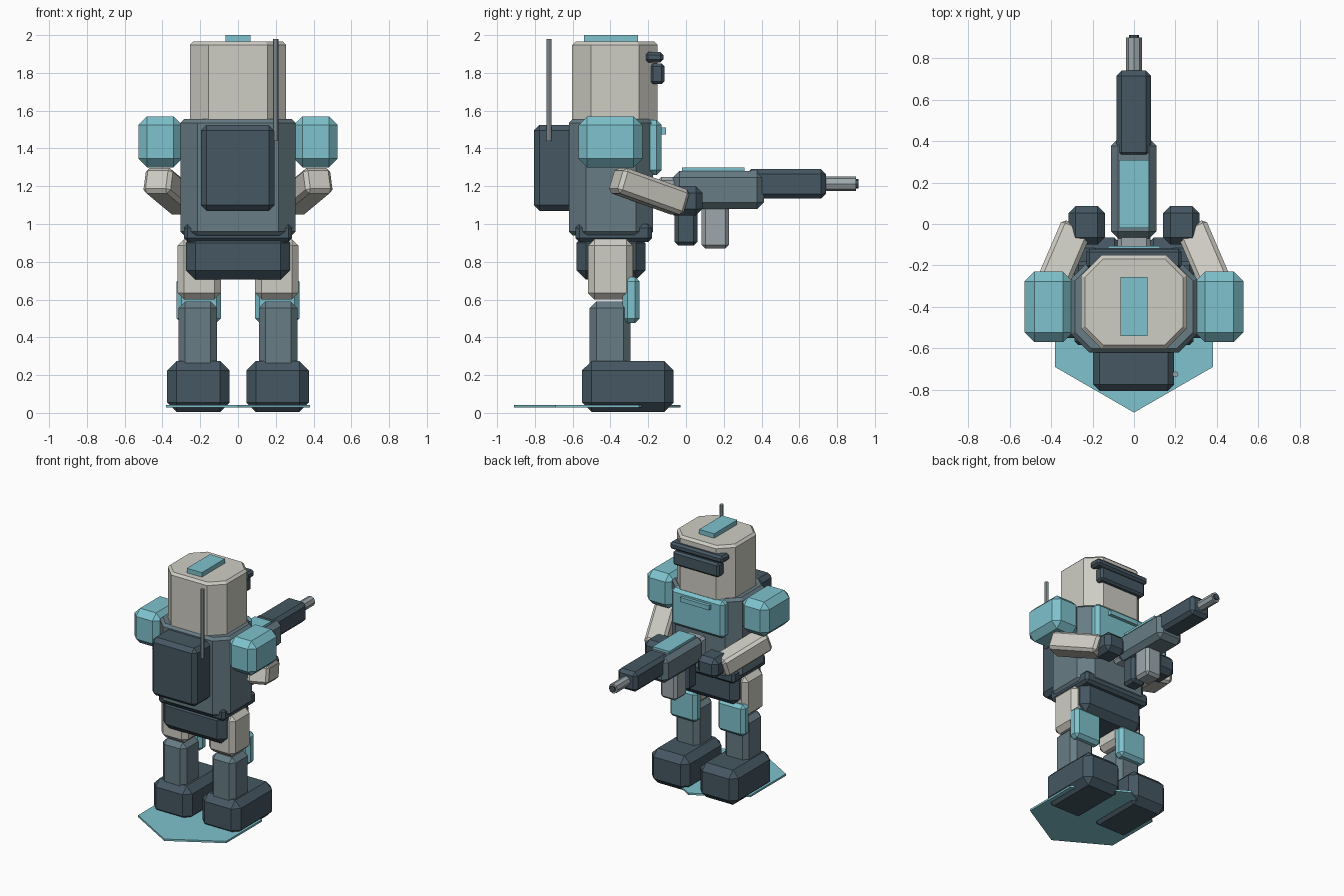
import bpy, bmesh
from math import radians
from mathutils import Matrix, Vector

cube = bpy.data.objects.get("Cube")
if cube:
    bpy.data.objects.remove(cube, do_unlink=True)


def material(name, rgb):
    m = bpy.data.materials.new(name)
    m.use_nodes = True
    m.diffuse_color = (*rgb, 1)
    m.node_tree.nodes["Principled BSDF"].inputs["Base Color"].default_value = (*rgb, 1)
    return m


bone = material("bone white", (0.62, 0.61, 0.55))
teal = material("pale teal", (0.21, 0.54, 0.61))
slate = material("slate", (0.135, 0.2, 0.23))
dark = material("dark slate", (0.059, 0.095, 0.122))
steel = material("light steel", (0.34, 0.39, 0.41))


def finish(name, bm, mat):
    bmesh.ops.recalc_face_normals(bm, faces=bm.faces)
    mesh = bpy.data.meshes.new(name)
    bm.to_mesh(mesh)
    bm.free()
    mesh.materials.append(mat)
    ob = bpy.data.objects.new(name, mesh)
    bpy.context.collection.objects.link(ob)
    return ob


def chamfer(bm, edges, width):
    bmesh.ops.bevel(bm, geom=edges, offset=width, segments=1, affect='EDGES', clamp_overlap=True)


def box(name, mat, x, y, z, bevel=0.0, corner=0.0, matrix=None):
    """Box from axis ranges; corner cuts the upright edges, bevel the rest."""
    bm = bmesh.new()
    bmesh.ops.create_cube(bm, size=1)
    for v in bm.verts:
        for i, (lo, hi) in enumerate((x, y, z)):
            v.co[i] = lo if v.co[i] < 0 else hi
    if corner:
        chamfer(bm, [e for e in bm.edges
                     if abs(e.verts[0].co.z - e.verts[1].co.z) > 1e-4], corner)
        if bevel:
            chamfer(bm, [e for e in bm.edges
                         if abs(e.verts[0].co.z - e.verts[1].co.z) < 1e-4], bevel)
    elif bevel:
        chamfer(bm, bm.edges[:], bevel)
    if matrix:
        bm.transform(matrix)
    return finish(name, bm, mat)


def rod(name, mat, radius, length, sides, centre, rotation=Matrix()):
    bm = bmesh.new()
    bmesh.ops.create_cone(bm, cap_ends=True, segments=sides, radius1=radius,
                          radius2=radius, depth=length)
    bm.transform(Matrix.Translation(centre) @ rotation)
    return finish(name, bm, mat)


def pair(name, mat, x, y, z, bevel):
    for side, s in (("left", 1), ("right", -1)):
        box(f"{side}_{name}", mat, sorted((s * x[0], s * x[1])), y, z, bevel)


# Hexagonal base plate
rod("base_plate", teal, 0.44, 0.015, 6, (0, -0.47, 0.035))

# Legs
pair("foot", dark, (0.045, 0.375), (-0.55, -0.065), (0.005, 0.275), 0.05)
pair("shin", slate, (0.11, 0.315), (-0.51, -0.295), (0.2, 0.59), 0.035)
pair("thigh", bone, (0.09, 0.32), (-0.52, -0.28), (0.6, 0.92), 0.035)
pair("knee_pad", teal, (0.09, 0.325), (-0.335, -0.245), (0.475, 0.72), 0.025)

# Body
box("pelvis", dark, (-0.275, 0.275), (-0.58, -0.215), (0.705, 0.95), 0.05)
box("belt", dark, (-0.287, 0.287), (-0.585, -0.18), (0.905, 1.0), 0.02)
box("torso", slate, (-0.305, 0.305), (-0.62, -0.175), (0.94, 1.555), 0.02, 0.09)
box("chest_plate", teal, (-0.23, 0.23), (-0.22, -0.13), (1.26, 1.55), 0.025)
box("chest_strip", teal, (-0.125, 0.125), (-0.14, -0.105), (1.475, 1.51))

# Backpack and aerial
box("backpack", dark, (-0.197, 0.193), (-0.805, -0.59), (1.07, 1.525), 0.03)
rod("aerial", steel, 0.014, 0.54, 8, (0.2, -0.725, 1.71))

# Head
box("helmet", bone, (-0.255, 0.255), (-0.603, -0.15), (1.53, 1.965), 0.018, 0.1)
box("helmet_stripe", teal, (-0.065, 0.065), (-0.54, -0.255), (1.955, 2.0))
box("visor_brim", dark, (-0.23, 0.23), (-0.215, -0.12), (1.855, 1.91), 0.015)
box("visor", dark, (-0.2, 0.2), (-0.19, -0.115), (1.74, 1.85), 0.015)

# Arms, angled inward to the weapon
pair("shoulder", teal, (0.295, 0.528), (-0.57, -0.23), (1.3, 1.57), 0.047)
for side, s in (("left", 1), ("right", -1)):
    a, b = Vector((s * 0.43, -0.37, 1.235)), Vector((s * 0.28, -0.02, 1.11))
    along = (b - a).normalized()
    across = along.cross(Vector((0, 0, 1))).normalized()
    up = across.cross(along)
    turn = Matrix((across, along, up)).transposed().to_4x4()
    half = (b - a).length / 2
    box(f"{side}_forearm", bone, (-0.078, 0.078), (-half, half), (-0.07, 0.07), 0.02,
        matrix=Matrix.Translation((a + b) / 2) @ turn)
pair("hand", dark, (0.14, 0.317), (-0.1, 0.087), (1.045, 1.2), 0.035)

# Weapon
box("weapon_stock", steel, (-0.08, 0.08), (-0.15, -0.04), (1.1, 1.25), 0.02)
box("weapon_body", slate, (-0.112, 0.108), (-0.07, 0.412), (1.08, 1.28), 0.035)
box("weapon_top_plate", teal, (-0.072, 0.072), (-0.02, 0.31), (1.27, 1.298))
box("weapon_shroud", dark, (-0.085, 0.083), (0.32, 0.74), (1.135, 1.29), 0.025)
box("weapon_grip", dark, (-0.06, 0.06), (-0.06, 0.06), (0.885, 1.12), 0.02)
box("weapon_magazine", steel, (-0.07, 0.07), (0.083, 0.228), (0.87, 1.12), 0.02)
lay = Matrix.Rotation(radians(90), 4, 'X')
rod("weapon_barrel", steel, 0.038, 0.2, 8, (0, 0.8, 1.213), lay)
rod("weapon_muzzle", dark, 0.024, 0.03, 8, (0, 0.897, 1.213), lay)
